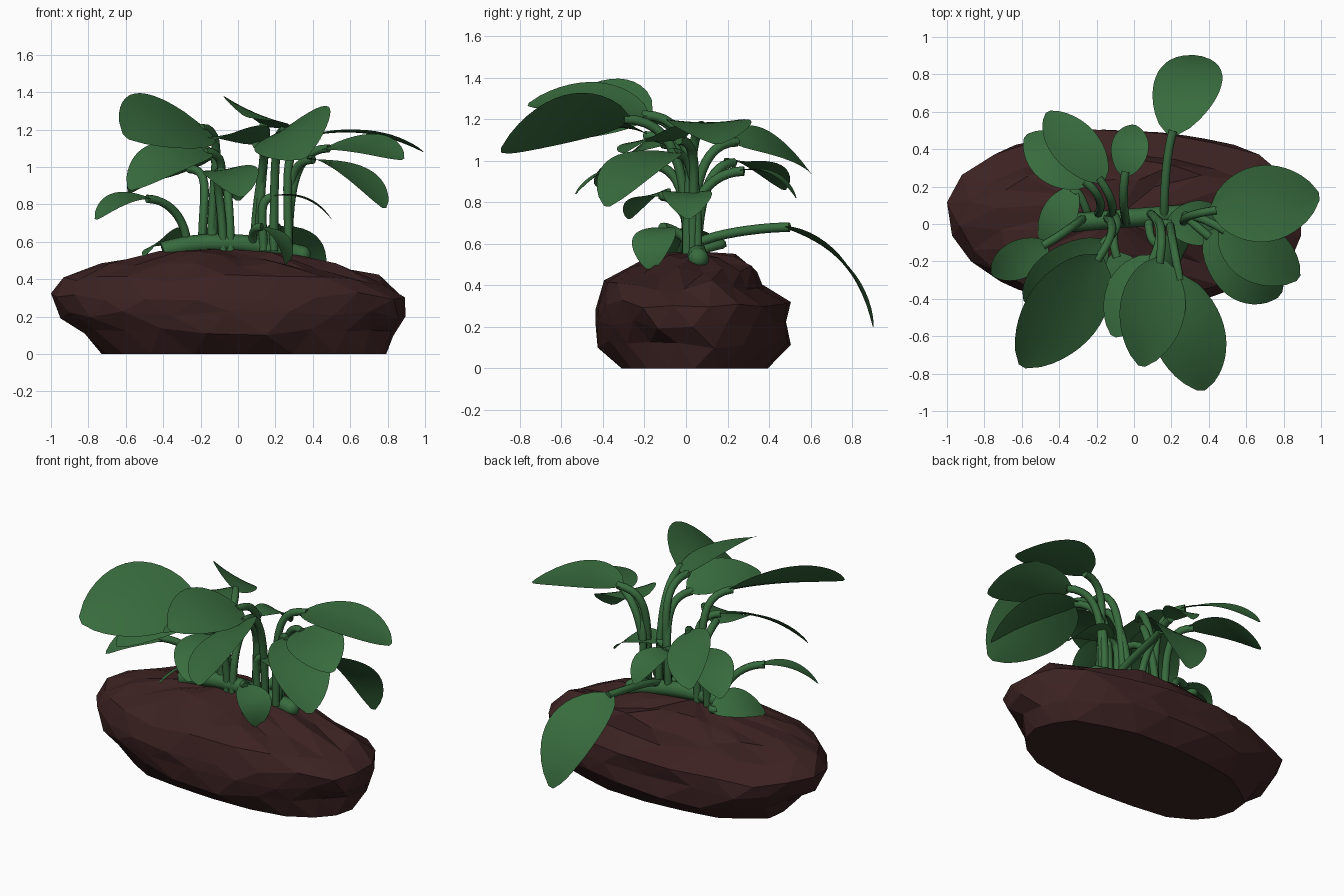
import bpy, bmesh, math, random
from mathutils import Vector

random.seed(7)
if "Cube" in bpy.data.objects:
    bpy.data.objects.remove(bpy.data.objects["Cube"], do_unlink=True)


def material(name, rgb):
    m = bpy.data.materials.new(name)
    m.use_nodes = True
    m.diffuse_color = (*rgb, 1)
    bsdf = m.node_tree.nodes["Principled BSDF"]
    bsdf.inputs["Base Color"].default_value = (*rgb, 1)
    bsdf.inputs["Roughness"].default_value = 0.8
    return m


GREEN = material("leaf green", (0.039, 0.147, 0.047))
BROWN = material("dark brown", (0.045, 0.0155, 0.0155))


def finish(name, mesh, mat, smooth):
    mesh.materials.clear()
    mesh.materials.append(mat)
    mesh.polygons.foreach_set("use_smooth", [smooth] * len(mesh.polygons))
    obj = bpy.data.objects.new(name, mesh)
    bpy.context.collection.objects.link(obj)
    return obj


def finish_bmesh(name, bm, mat, smooth):
    bmesh.ops.recalc_face_normals(bm, faces=bm.faces)
    mesh = bpy.data.meshes.new(name)
    bm.to_mesh(mesh)
    bm.free()
    return finish(name, mesh, mat, smooth)


def tube(name, start, start_handle, end_handle, end, radius):
    """Round bar along one bezier segment."""
    curve = bpy.data.curves.new(name, "CURVE")
    curve.dimensions = "3D"
    curve.bevel_depth = radius
    curve.bevel_resolution = 2
    curve.resolution_u = 12
    curve.use_fill_caps = True
    spline = curve.splines.new("BEZIER")
    spline.bezier_points.add(1)
    first, last = spline.bezier_points
    for point in (first, last):
        point.handle_left_type = point.handle_right_type = "FREE"
    first.co, first.handle_left, first.handle_right = start, start, start_handle
    last.co, last.handle_left, last.handle_right = end, end_handle, end
    temp = bpy.data.objects.new(name + "_path", curve)
    bpy.context.collection.objects.link(temp)
    bpy.context.view_layer.update()
    graph = bpy.context.evaluated_depsgraph_get()
    mesh = bpy.data.meshes.new_from_object(temp.evaluated_get(graph))
    bpy.data.objects.remove(temp, do_unlink=True)
    return finish(name, mesh, GREEN, True)


def leaf(name, base, tip, width, roll):
    """Thin oval blade; the more it hangs, the more it arches."""
    along = (tip - base).normalized()
    side = along.cross(Vector((0, 0, 1))).normalized()
    up = side.cross(along)
    arch = 0.04 + 0.12 * abs(base.z - tip.z)
    r = math.radians(roll)
    side, normal = side * math.cos(r) + up * math.sin(r), up * math.cos(r) - side * math.sin(r)
    rows, cols = 14, 6
    bm = bmesh.new()
    grid = []
    for i in range(rows + 1):
        t = i / rows
        half = width / 2 * max(0.02, math.sin(math.pi * t ** 0.92)) ** 0.58
        centre = base.lerp(tip, t) + up * arch * 4 * t * (1 - t)
        row = []
        for j in range(cols + 1):
            s = 2 * j / cols - 1
            row.append(bm.verts.new(centre + side * half * s + normal * half * 0.08 * s * s))
        grid.append(row)
    for a, b in zip(grid, grid[1:]):
        for j in range(cols):
            bm.faces.new((a[j], a[j + 1], b[j + 1], b[j]))
    finish_bmesh(name, bm, GREEN, True)


def stem(name, root, base, tip):
    rise = Vector((0, 0, (base.z - root.z) * 0.65))
    flat = Vector((tip.x - base.x, tip.y - base.y, 0)).normalized()
    reach = flat * (base - root).length * 0.35
    end = base + flat * 0.03
    tube(name, root, root + rise, end - reach, end, 0.023)


def blunt(v):
    return math.copysign(abs(v) ** 0.9, v)


# Rock: stacked oval rings (z, x min, x max, y min, y max), roughened
levels = [
    (0, -0.76, 0.81, -0.32, 0.4),
    (0.12, -0.84, 0.82, -0.42, 0.51),
    (0.21, -0.98, 0.88, -0.44, 0.5),
    (0.31, -1, 0.93, -0.45, 0.5),
    (0.4, -0.92, 0.78, -0.39, 0.37),
    (0.47, -0.74, 0.52, -0.29, 0.34),
    (0.53, -0.45, 0.25, -0.17, 0.24),
]
SIDES = 20
bm = bmesh.new()
rings = []
for k, (z, x0, x1, y0, y1) in enumerate(levels):
    ring = []
    for i in range(SIDES):
        a = 2 * math.pi * (i + 0.5 * (k % 2)) / SIDES
        f = 1 + random.uniform(-0.045, 0.025)
        x = (x0 + x1) / 2 + (x1 - x0) / 2 * blunt(math.cos(a)) * f
        y = (y0 + y1) / 2 + (y1 - y0) / 2 * blunt(math.sin(a)) * f
        dz = random.uniform(-0.025, 0.025) if k else 0
        ring.append(bm.verts.new((max(x, -1), y, z + dz)))
    rings.append(ring)
for k, (a, b) in enumerate(zip(rings, rings[1:])):
    for i in range(SIDES):
        n = (i + 1) % SIDES
        if k % 2:
            bm.faces.new((a[i], a[n], b[n]))
            bm.faces.new((a[i], b[n], b[i]))
        else:
            bm.faces.new((a[i], a[n], b[i]))
            bm.faces.new((a[n], b[n], b[i]))
bm.faces.new(rings[0][::-1])
peak = bm.verts.new((-0.1, 0.03, 0.565))
for i in range(SIDES):
    bm.faces.new((rings[-1][i], rings[-1][(i + 1) % SIDES], peak))
finish_bmesh("rock", bm, BROWN, False)

# Creeping root along the top of the rock, with a rounded end
root_end = Vector((0.34, 0.06, 0.53))
tube("creeping_root", (-0.4, 0, 0.55), (-0.2, 0.02, 0.62), (0.1, 0.04, 0.6), root_end, 0.05)
bm = bmesh.new()
bmesh.ops.create_uvsphere(bm, u_segments=12, v_segments=8, radius=0.05)
bmesh.ops.translate(bm, vec=root_end, verts=bm.verts)
finish_bmesh("root_tip", bm, GREEN, True)

# Leaves: name, leaf base, leaf tip, width, roll in degrees
plants = [
    ("hanging_back", (0.2, 0.47, 0.68), (0.34, 0.9, 0.2), 0.36, 14),
    ("front_left_large", (-0.18, -0.17, 1.21), (-0.6, -0.76, 1.16), 0.5, 36),
    ("front_left_under", (-0.15, -0.09, 1.08), (-0.58, -0.42, 0.88), 0.32, 24),
    ("front_right_large", (0.24, -0.27, 1.2), (0.36, -0.89, 1.05), 0.46, -32),
    ("front_middle", (0.14, -0.18, 1.22), (0.04, -0.76, 1.27), 0.38, 23),
    ("front_middle_under", (0.11, -0.17, 1.12), (-0.11, -0.6, 1.15), 0.31, -12),
    ("front_middle_low", (-0.1, -0.15, 0.98), (0.02, -0.53, 0.84), 0.29, -8),
    ("back_left_upper", (-0.17, 0.22, 1.09), (-0.46, 0.6, 0.94), 0.3, -32),
    ("back_left_lower", (-0.24, 0.21, 0.99), (-0.58, 0.47, 0.86), 0.27, -4),
    ("back_small", (-0.05, 0.25, 0.95), (0, 0.53, 0.82), 0.2, 0),
    ("left_small", (-0.46, -0.1, 0.83), (-0.76, -0.27, 0.72), 0.21, 13),
    ("left_low", (-0.31, 0.19, 0.6), (-0.49, -0.11, 0.53), 0.22, -30),
    ("right_large", (0.41, 0.07, 1.17), (0.99, 0.15, 1.08), 0.41, 0),
    ("right_upper", (0.46, -0.02, 1.1), (0.88, -0.29, 1.04), 0.33, -16),
    ("right_lower", (0.38, -0.05, 1.04), (0.78, -0.38, 0.78), 0.36, 4),
    ("right_small", (0.17, 0, 0.84), (0.5, 0.01, 0.72), 0.24, 0),
    ("right_low", (0.1, -0.1, 0.68), (0.26, -0.17, 0.47), 0.22, 0),
]
for k, (name, base, tip, width, roll) in enumerate(plants):
    base, tip = Vector(base), Vector(tip)
    root_x = max(-0.27, min(0.27, base.x * 0.8))
    root = Vector((root_x, 0.03 + 0.025 * (k % 3 - 1), 0.55))
    stem(name + "_stem", root, base, tip)
    leaf(name + "_leaf", base, tip, width, roll)
